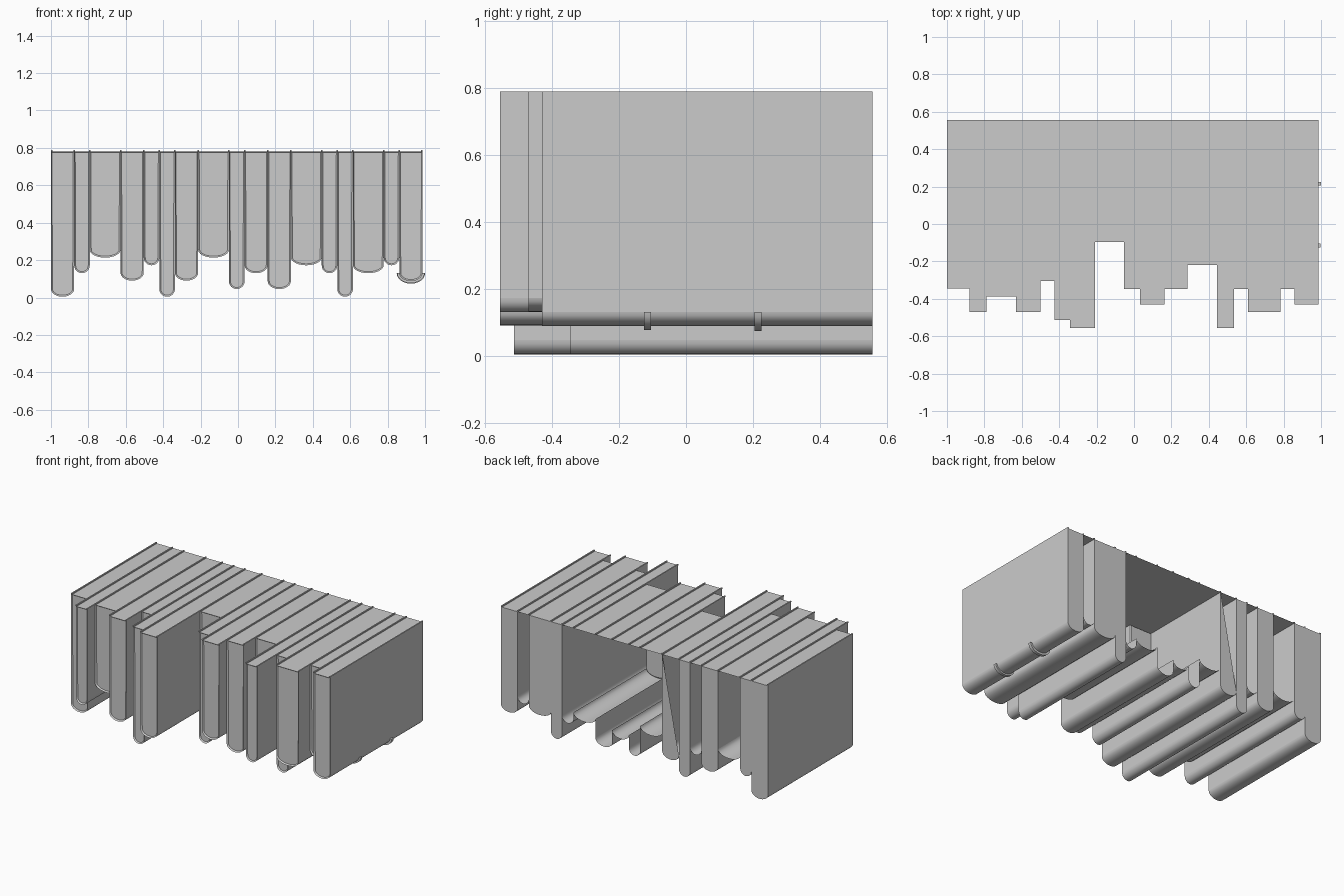
import bpy, bmesh, math

cube = bpy.data.objects.get("Cube")
if cube:
    bpy.data.objects.remove(cube, do_unlink=True)

TOP, BACK, RISE, STEPS = 0.78, 0.557, 0.042, 12

grey = bpy.data.materials.new("plain grey")
grey.use_nodes = True
grey.diffuse_color = (0.6, 0.6, 0.6, 1)
grey.node_tree.nodes["Principled BSDF"].inputs["Base Color"].default_value = (0.6, 0.6, 0.6, 1)

# Slabs from the right end: width, front y, lowest z, back style
NARROW, MEDIUM, WIDE = 0.0835, 0.124, 0.1645
SLABS = [
    (MEDIUM, -0.345, 0.004, "closed"),
    (NARROW, -0.47, 0.13, "closed"),
    (WIDE, -0.387, 0.213, "open"),
    (MEDIUM, -0.47, 0.09, "closed"),
    (NARROW, -0.305, 0.172, "open"),
    (NARROW, -0.513, 0.004, "closed"),
    (MEDIUM, -0.555, 0.09, "half"),
    (WIDE, -0.097, 0.213, "open"),
    (NARROW, -0.347, 0.045, "open"),
    (MEDIUM, -0.43, 0.13, "open"),
    (MEDIUM, -0.347, 0.045, "open"),
    (WIDE, -0.218, 0.172, "open"),
    (NARROW, -0.555, 0.13, "open"),
    (NARROW, -0.347, 0.004, "closed"),
    (WIDE, -0.47, 0.13, "closed"),
    (NARROW, -0.347, 0.172, "open"),
    (MEDIUM, -0.43, 0.088, "closed"),
]


def finish(bm, name):
    mesh = bpy.data.meshes.new(name)
    bm.to_mesh(mesh)
    bm.free()
    obj = bpy.data.objects.new(name, mesh)
    bpy.context.collection.objects.link(obj)
    mesh.materials.append(grey)
    bpy.ops.object.select_all(action="DESELECT")
    obj.select_set(True)
    bpy.context.view_layer.objects.active = obj
    bpy.ops.object.shade_smooth_by_angle(angle=math.radians(35))
    return obj


def face(bm, points):
    return bm.faces.new([bm.verts.new(p) for p in points])


def arc(x0, x1, low, grow=0.0):
    """Rounded underside running from the x0 side to the x1 side."""
    mid, half = (x0 + x1) / 2, (x1 - x0) / 2 + grow
    angles = [math.pi * i / STEPS for i in range(STEPS + 1)]
    return [(mid - half * math.cos(a), low + RISE - (RISE + grow) * math.sin(a))
            for a in angles]


def add_box(bm, x0, x1, y0, y1, z0, z1):
    made = bmesh.ops.create_cube(bm, size=1)["verts"]
    for v in made:
        v.co = ((x0 + x1) / 2 + v.co.x * (x1 - x0),
                (y0 + y1) / 2 + v.co.y * (y1 - y0),
                (z0 + z1) / 2 + v.co.z * (z1 - z0))


def add_slab(number, x0, x1, front, low, back):
    bm = bmesh.new()
    curve = arc(x0, x1, low)
    # Rounded bottom and flat top sheet
    near = [bm.verts.new((x, front, z)) for x, z in curve]
    far = [bm.verts.new((x, BACK, z)) for x, z in curve]
    for i in range(STEPS):
        bm.faces.new((near[i], far[i], far[i + 1], near[i + 1]))
    face(bm, [(x0, front, TOP), (x1, front, TOP), (x1, BACK, TOP), (x0, BACK, TOP)])
    # Front panel set back behind a thin rim
    outline = curve + [(x1, TOP), (x0, TOP)]
    panel = face(bm, [(x, front, z) for x, z in outline])
    panel.normal_update()
    bmesh.ops.inset_individual(bm, faces=[panel], thickness=0.008, depth=-0.008)
    # Rear panel
    if back != "open":
        rear = outline if back == "closed" else outline[:-1]
        face(bm, [(x, BACK, z) for x, z in reversed(rear)])
    finish(bm, f"slab_{number:02d}")


# Slabs side by side
edges = [-1.0]
for number, (width, front, low, back) in enumerate(SLABS, 1):
    edges.append(edges[-1] + width)
    add_slab(number, edges[-2], edges[-1], front, low, back)

# Dividing walls: whole at both ends, only the exposed parts in the hollow middle
walls, ridges = bmesh.new(), bmesh.new()
for i, x in enumerate(edges):
    sides = SLABS[max(i - 1, 0):i + 1]
    first = min(sides, key=lambda s: s[1])
    last = max(sides, key=lambda s: s[1])
    springs = [s[2] + RISE for s in sides]
    hollow = 8 <= i <= 12
    strips = [(first[1], last[1], first[2] + RISE, TOP),
              (last[1], BACK, min(springs), max(springs) if hollow else TOP)]
    for y0, y1, z0, z1 in strips:
        if y1 - y0 > 0.001 and z1 - z0 > 0.001:
            face(walls, [(x, y0, z0), (x, y1, z0), (x, y1, z1), (x, y0, z1)])
    # Thin raised ridge along the top of each divider
    x = min(max(x, edges[0] + 0.004), edges[-1] - 0.004)
    add_box(ridges, x - 0.004, x + 0.004, first[1], BACK, TOP, TOP + 0.008)
finish(walls, "dividing_walls")
finish(ridges, "top_ridges")

# Two curved bands under the left end slab
for name, y, grow in (("front_band", -0.115, 0.011), ("rear_band", 0.215, 0.014)):
    bm = bmesh.new()
    low = SLABS[-1][2]
    inner = arc(edges[-2], edges[-1], low)
    outer = arc(edges[-2], edges[-1], low, grow)
    rings = []
    for pair in zip(inner, outer):
        (xi, zi), (xo, zo) = pair
        rings.append([bm.verts.new(p) for p in
                      ((xi, y - 0.01, zi), (xo, y - 0.01, zo),
                       (xo, y + 0.01, zo), (xi, y + 0.01, zi))])
    for a, b in zip(rings, rings[1:]):
        for k in range(4):
            bm.faces.new((a[k], a[(k + 1) % 4], b[(k + 1) % 4], b[k]))
    bm.faces.new(rings[0])
    bm.faces.new(rings[-1])
    bmesh.ops.recalc_face_normals(bm, faces=bm.faces)
    finish(bm, name)
